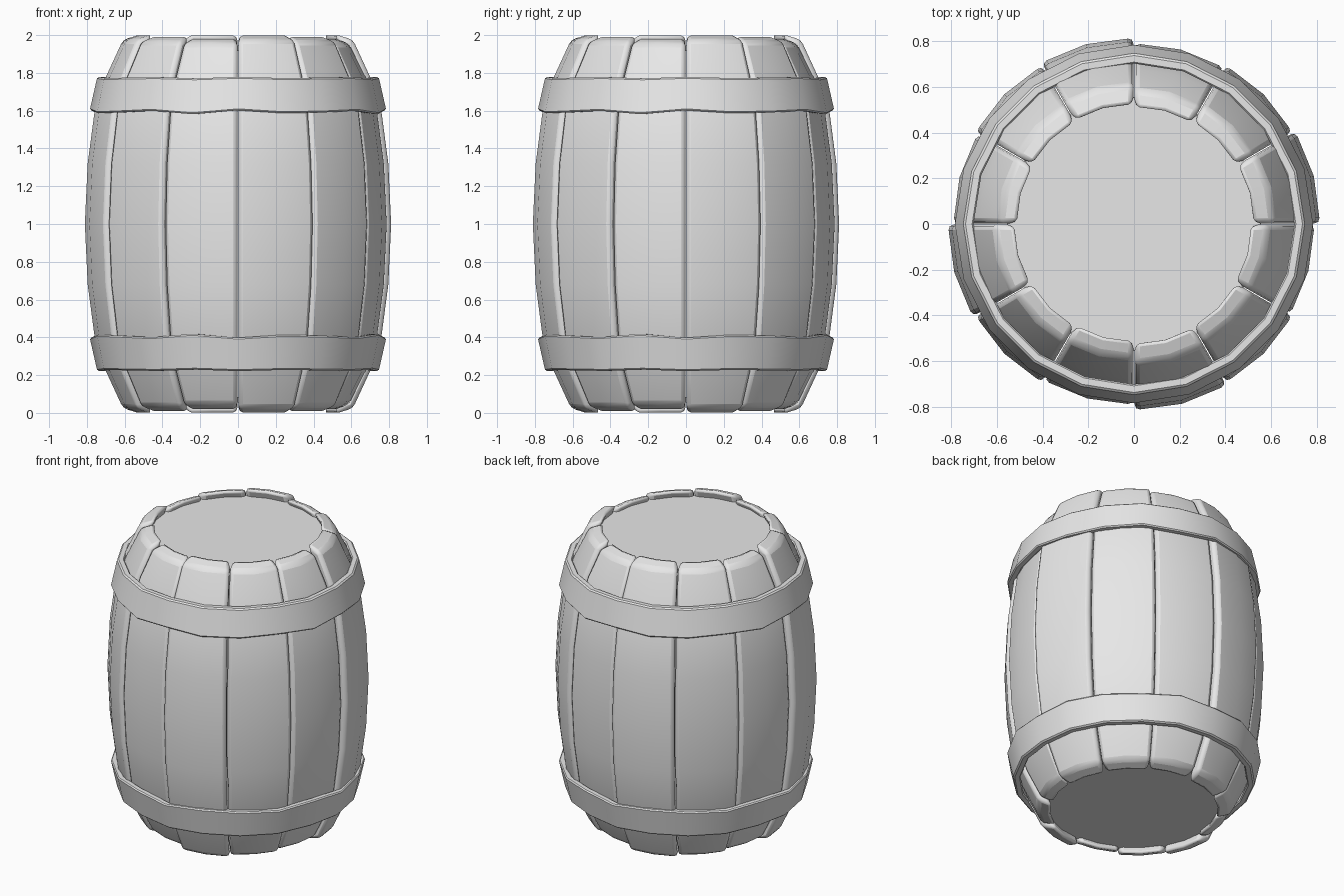
import bpy, bmesh
from math import cos, sin, radians, tau

if "Cube" in bpy.data.objects:
    bpy.data.objects.remove(bpy.data.objects["Cube"], do_unlink=True)

GREY = (0.8, 0.8, 0.8, 1)
grey = bpy.data.materials.new("plain grey")
grey.use_nodes = True
grey.diffuse_color = GREY
grey.node_tree.nodes["Principled BSDF"].inputs["Base Color"].default_value = GREY


def finish(bm, name, bevel=0, segments=2):
    """Turn a bmesh into a shaded object, rounding its sharp edges."""
    bmesh.ops.recalc_face_normals(bm, faces=bm.faces)
    mesh = bpy.data.meshes.new(name)
    bm.to_mesh(mesh)
    bm.free()
    mesh.materials.append(grey)
    obj = bpy.data.objects.new(name, mesh)
    bpy.context.collection.objects.link(obj)
    bpy.ops.object.select_all(action="DESELECT")
    obj.select_set(True)
    bpy.context.view_layer.objects.active = obj
    bpy.ops.object.shade_smooth_by_angle(angle=radians(35))
    if bevel:
        mod = obj.modifiers.new("rounded edges", "BEVEL")
        mod.width = bevel
        mod.segments = segments
        mod.limit_method = "ANGLE"
        mod.angle_limit = radians(40)
    return obj


def sweep(bm, section, angles, closed, wave=lambda i, a: 0):
    """Sweep a closed (radius, z) section about the z axis."""
    rings = [[bm.verts.new((r * cos(a), r * sin(a), z + wave(i, a)))
              for i, (r, z) in enumerate(section)] for a in angles]
    n = len(section)
    pairs = list(zip(rings, rings[1:]))
    if closed:
        pairs.append((rings[-1], rings[0]))
    for p, q in pairs:
        for i in range(n):
            j = (i + 1) % n
            bm.faces.new((p[i], p[j], q[j], q[i]))
    return rings


# Staves: twelve bulging boards with slightly uneven radius and length
HALF = [(0.60, 0.975), (0.69, 0.78), (0.75, 0.6), (0.787, 0.32), (0.802, 0)]
PROFILE = HALF + [(r, -h) for r, h in reversed(HALF[:-1])]
THICK = 0.09
for k in range(12):
    out = (0.012, 0, -0.012)[k % 3]
    cut = (0, 0.008, 0.018)[k % 3]
    outer, inner = [], []
    for r, h in PROFILE:
        end = abs(h) > 0.9
        sign = 1 if h > 0 else -1
        outer.append((r + out, 1 + h - (sign * cut if end else 0)))
        lip = sign * (0.03 - cut) if end else 0
        inner.append((r - THICK + out / 2, 1 + h + lip))
    bm = bmesh.new()
    angles = [radians(30 * k + a) for a in (0.2, 15, 29.8)]
    rings = sweep(bm, outer + inner[::-1], angles, False)
    # Side walls of the board, one quad per row
    n = len(PROFILE)
    for ring in (rings[0], rings[-1]):
        for i in range(n - 1):
            bm.faces.new((ring[i], ring[i + 1], ring[-2 - i], ring[-1 - i]))
    finish(bm, f"stave_{k + 1}", 0.024)

# Hoops: flared bands with a wavy edge toward the middle, mirrored in height
HOOP = [(0.70, 0.775), (0.745, 0.775), (0.785, 0.592), (0.74, 0.592)]
for side, name in ((1, "upper_hoop"), (-1, "lower_hoop")):
    bm = bmesh.new()
    sweep(bm, [(r, 1 + side * h) for r, h in HOOP],
          [tau * i / 20 for i in range(20)], True,
          lambda i, a: side * (0.011 if i > 1 else 0.004) * cos(8 * (a - radians(273))))
    finish(bm, name, 0.008, 1)

# Heads: flat discs set just inside each end
for z, name in ((1.93, "top_head"), (0.07, "bottom_head")):
    bm = bmesh.new()
    bmesh.ops.create_cone(bm, cap_ends=True, segments=36, radius1=0.555,
                          radius2=0.555, depth=0.03)
    bmesh.ops.translate(bm, verts=bm.verts, vec=(0, 0, z))
    finish(bm, name)
